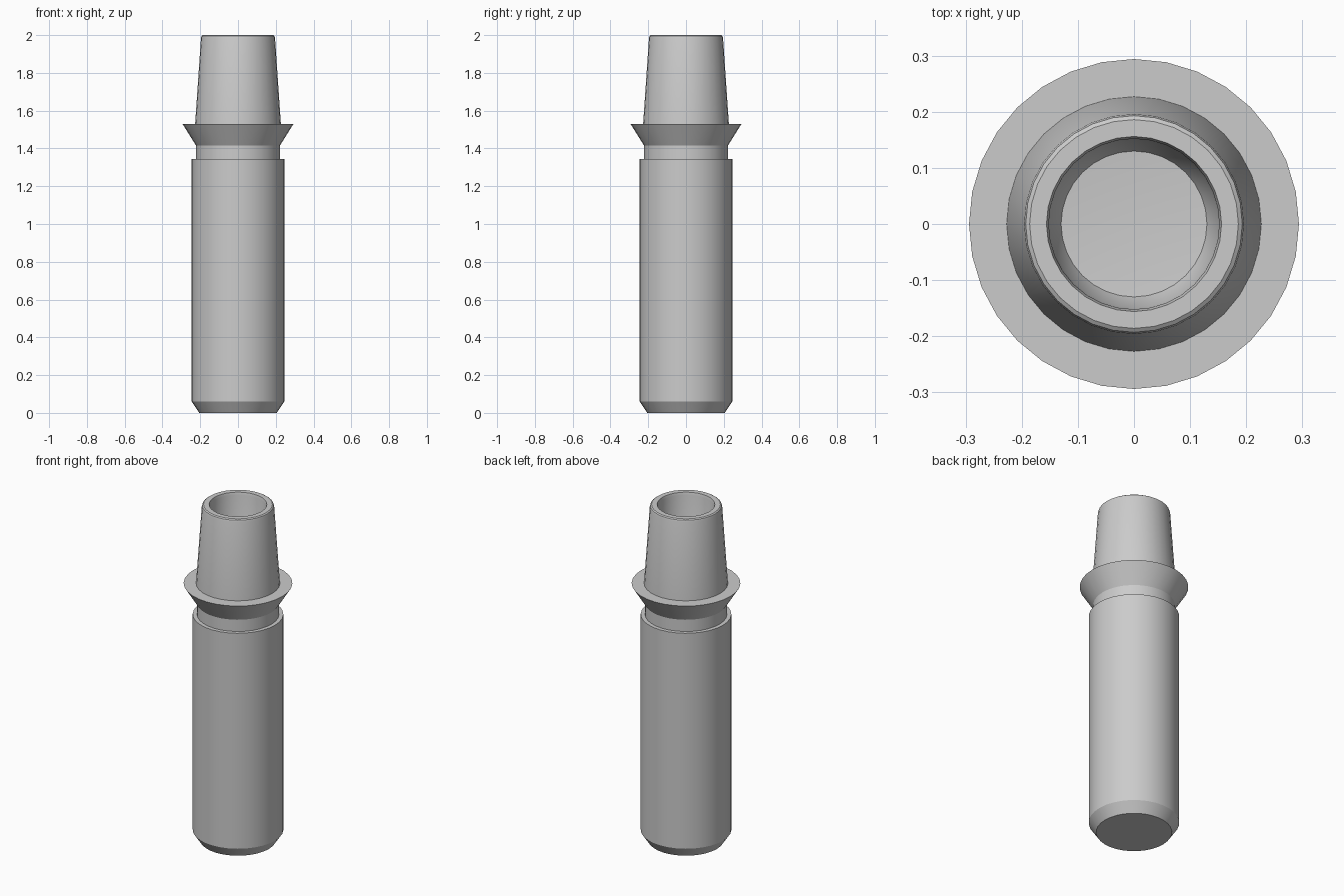
import bpy
import bmesh
import math

cube = bpy.data.objects.get("Cube")
if cube:
    bpy.data.objects.remove(cube, do_unlink=True)

SIDES = 32

grey = bpy.data.materials.new("plain grey")
grey.use_nodes = True
colour = (0.6, 0.6, 0.6, 1)
grey.diffuse_color = colour
grey.node_tree.nodes["Principled BSDF"].inputs["Base Color"].default_value = colour


def lathe(name, profile):
    """Turn a (radius, height) profile about z; a zero radius closes the end."""
    bm = bmesh.new()
    verts = [bm.verts.new((r, 0, z)) for r, z in profile]
    edges = [bm.edges.new(pair) for pair in zip(verts, verts[1:])]
    bmesh.ops.spin(bm, geom=verts + edges, axis=(0, 0, 1), cent=(0, 0, 0),
                   angle=math.tau, steps=SIDES, use_duplicate=False)
    bmesh.ops.remove_doubles(bm, verts=bm.verts, dist=0.0005)
    bmesh.ops.dissolve_degenerate(bm, edges=bm.edges, dist=0.0001)
    # Profiles run from the bottom outside upwards, so the normals face out
    bm.normal_update()
    test = max(bm.faces, key=lambda f: f.calc_center_median().xy.length)
    centre = test.calc_center_median()
    if test.normal.xy.dot(centre.xy) < 0:
        bmesh.ops.reverse_faces(bm, faces=bm.faces)
    mesh = bpy.data.meshes.new(name)
    bm.to_mesh(mesh)
    bm.free()
    mesh.materials.append(grey)
    obj = bpy.data.objects.new(name, mesh)
    bpy.context.collection.objects.link(obj)
    bpy.ops.object.select_all(action="DESELECT")
    obj.select_set(True)
    bpy.context.view_layer.objects.active = obj
    bpy.ops.object.shade_smooth_by_angle(angle=math.radians(28))
    return obj


# Long barrel with a chamfered foot and a flat shoulder
lathe("barrel", [(0, 0), (0.205, 0), (0.245, 0.06), (0.245, 1.345), (0.222, 1.345)])

# Narrow neck
lathe("neck", [(0.222, 1.345), (0.222, 1.415)])

# Flared collar with a flat top
lathe("collar", [(0.222, 1.415), (0.294, 1.53), (0.227, 1.53)])

# Tapered hollow tip with a softened rim and a blind bore
lathe("tip", [(0.227, 1.53), (0.196, 1.985), (0.193, 1.995), (0.186, 2.0),
              (0.156, 2.0), (0.152, 1.985), (0.15, 1.6), (0.13, 1.56), (0, 1.55)])
